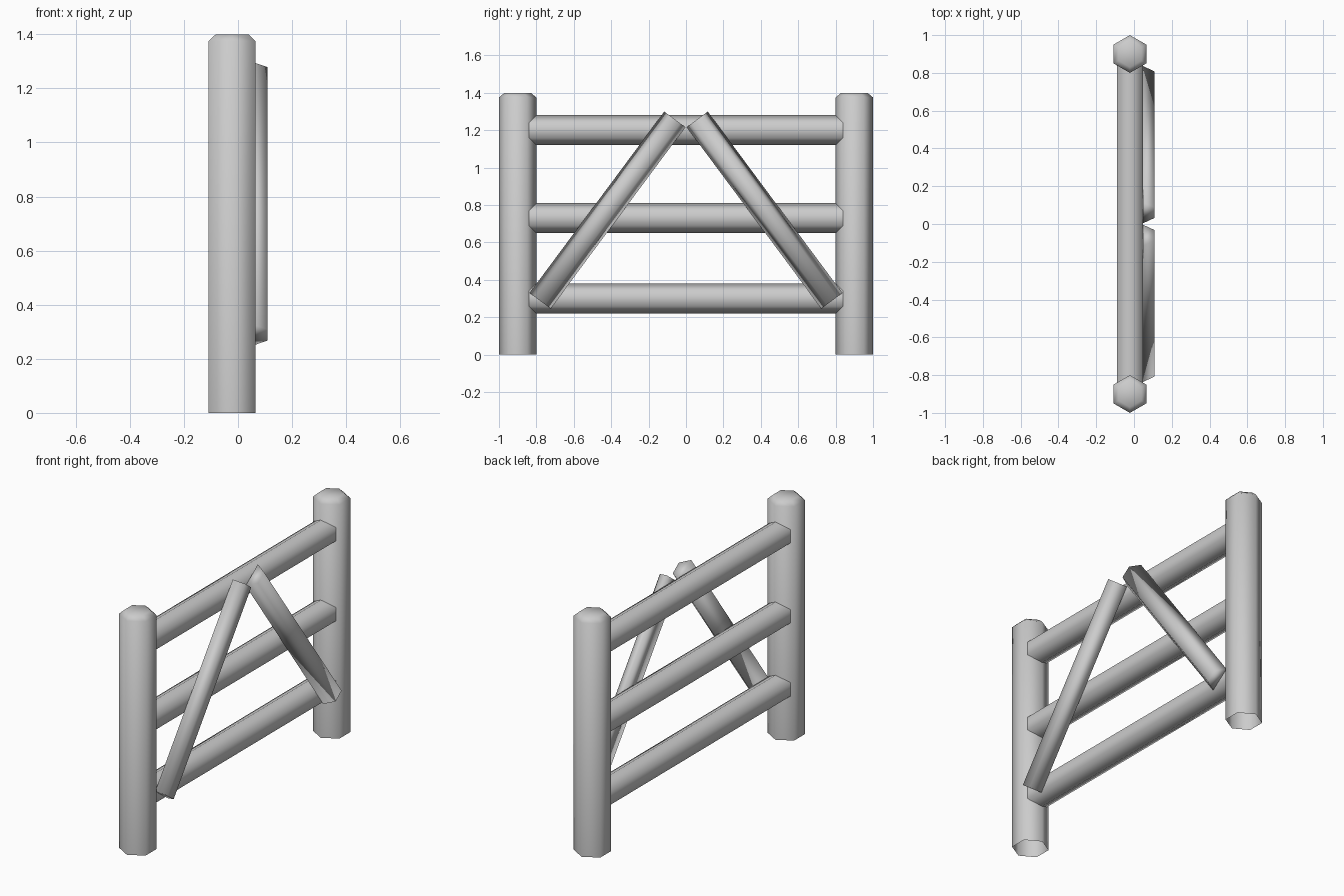
import bpy, bmesh, math
from mathutils import Vector

if "Cube" in bpy.data.objects:
    bpy.data.objects.remove(bpy.data.objects["Cube"])

CX = -0.0217          # fence plane
R_POST, R_RAIL, R_BRACE = 0.1, 0.08, 0.07
X = Vector((1, 0, 0))
Y = Vector((0, 1, 0))
Z = Vector((0, 0, 1))


def log(name, rings, u, v, start_cap, end_cap, arc=6):
    """Loft hexagonal rings (centre, radius); arc=4 keeps only half the log."""
    bm = bmesh.new()
    loops = []
    for c, r in rings:
        angles = [i * math.pi / 3 for i in range(arc)]
        loops.append([bm.verts.new(Vector(c) + r * (math.cos(a) * u + math.sin(a) * v))
                      for a in angles])
    for a, b in zip(loops, loops[1:]):
        for i in range(arc):
            j = (i + 1) % arc
            bm.faces.new((a[i], a[j], b[j], b[i]))
    if start_cap:
        bm.faces.new(loops[0][::-1])
    if end_cap:
        bm.faces.new(loops[-1])
    bmesh.ops.recalc_face_normals(bm, faces=bm.faces)
    # open tubes: make sure the skin points outward
    bm.normal_update()
    mid = sum((Vector(c) for c, r in rings), Vector()) / len(rings)
    if sum((f.calc_center_median() - mid).dot(f.normal) for f in bm.faces) < 0:
        bmesh.ops.reverse_faces(bm, faces=bm.faces)
    for f in bm.faces:
        f.smooth = True
    me = bpy.data.meshes.new(name)
    bm.to_mesh(me)
    bm.free()
    ob = bpy.data.objects.new(name, me)
    bpy.context.collection.objects.link(ob)
    return ob


for side, label in ((-1, "front"), (1, "back")):
    # Upright post with a chamfered top and open foot
    y = side * 0.9
    log(label + "_post",
        [((CX, y, 0), R_POST), ((CX, y, 1.375), R_POST), ((CX, y, 1.4), 0.07)],
        Y, X, False, True)

    # Diagonal half-log brace lying flat against the rails
    bx = CX + R_RAIL * math.cos(math.pi / 6)
    low = Vector((bx, side * 0.78, 0.288))
    high = Vector((bx, side * 0.06, 1.258))
    across = (high - low).normalized().cross(X)
    log(label + "_brace", [(low, R_BRACE), (high, R_BRACE)], across, X, True, True, arc=4)

# Horizontal rails running between the posts
for label, z in (("lower", 0.30), ("middle", 0.73), ("upper", 1.20)):
    log(label + "_rail", [((CX, -0.86, z), R_RAIL), ((CX, 0.86, z), R_RAIL)],
        Z, X, False, False)
